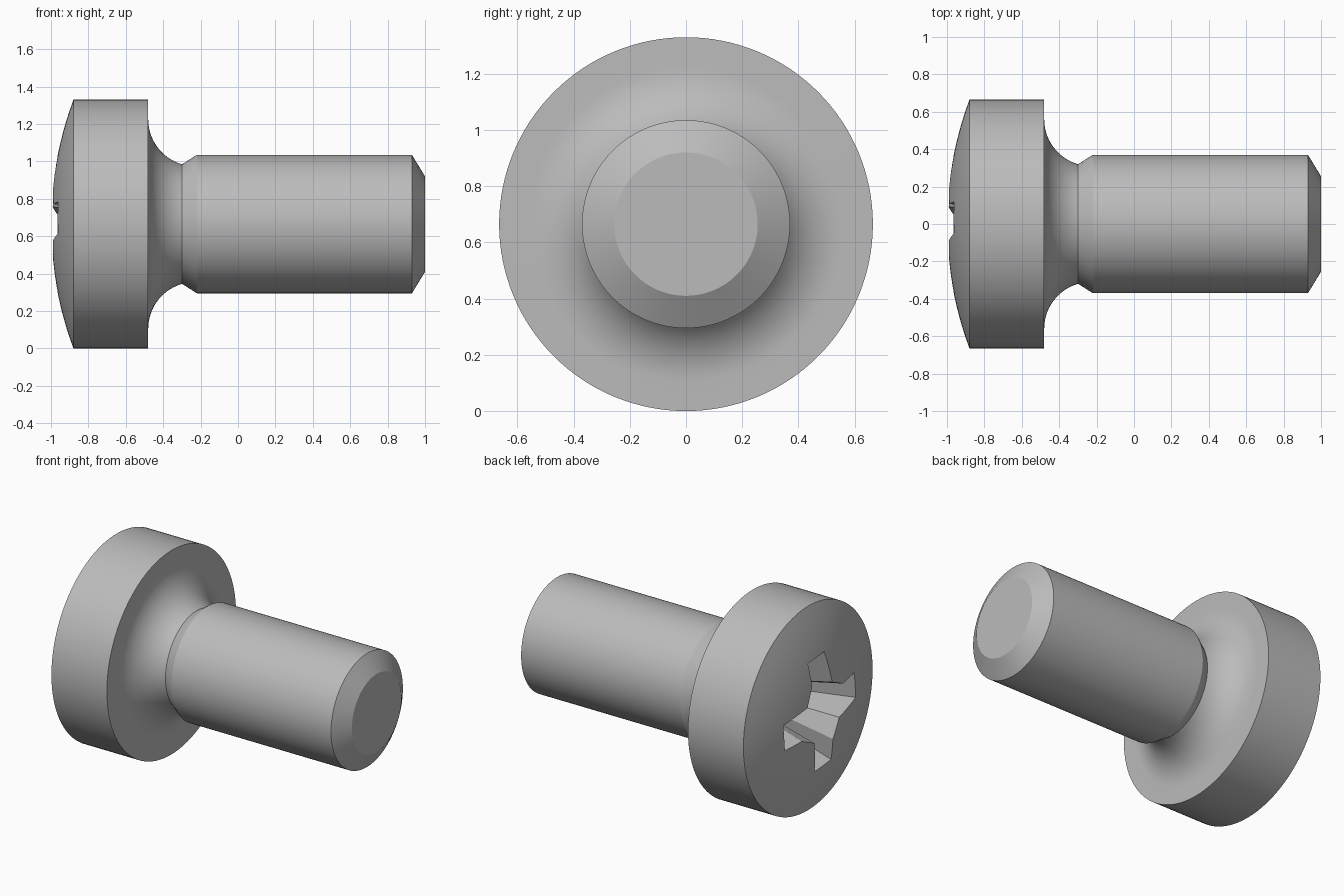
import bpy
import bmesh
import math
from mathutils import Matrix, Vector

if "Cube" in bpy.data.objects:
    bpy.data.objects.remove(bpy.data.objects["Cube"], do_unlink=True)

HEAD_R, SHANK_R = 0.665, 0.37
AXIS_Z = HEAD_R

steel = bpy.data.materials.new("grey steel")
steel.use_nodes = True
grey = (0.5, 0.5, 0.5, 1)
steel.diffuse_color = grey
steel.node_tree.nodes["Principled BSDF"].inputs["Base Color"].default_value = grey


def add_object(name, bm):
    bmesh.ops.recalc_face_normals(bm, faces=bm.faces)
    mesh = bpy.data.meshes.new(name)
    bm.to_mesh(mesh)
    bm.free()
    mesh.materials.append(steel)
    obj = bpy.data.objects.new(name, mesh)
    obj.location.z = AXIS_Z
    bpy.context.collection.objects.link(obj)
    return obj


def lathe(name, profile, steps=128):
    """Revolve (x, radius) points around the x axis."""
    bm = bmesh.new()
    verts = [bm.verts.new((x, 0, r)) for x, r in profile]
    edges = [bm.edges.new(pair) for pair in zip(verts, verts[1:])]
    bmesh.ops.spin(bm, geom=verts + edges, cent=(0, 0, 0), axis=(1, 0, 0),
                   angle=math.tau, steps=steps)
    bmesh.ops.remove_doubles(bm, verts=bm.verts, dist=1e-4)
    return add_object(name, bm)


# Profile: domed head, flared fillet, neck, chamfered shank
dome_r = 1.9
profile = []
for i in range(13):
    r = HEAD_R * i / 12
    profile.append((dome_r - 1 - math.sqrt(dome_r ** 2 - r * r), r))
profile.append((-0.48, HEAD_R))
fillet_r = 0.25
for i in range(15):
    a = math.radians(74) * i / 14
    profile.append((-0.23 - fillet_r * math.cos(a), 0.56 - fillet_r * math.sin(a)))
profile += [(-0.22, SHANK_R), (0.93, SHANK_R), (1, 0.255), (1, 0)]
screw = lathe("screw_body", profile)

# Tapered recess with four offset wings
wing = [(0.16, -0.09), (0.375, -0.05), (0.36, 0.12), (0.21, 0.105)]
star = [Matrix.Rotation(k * math.pi / 2, 2) @ Vector(p) for k in range(4) for p in wing]
bm = bmesh.new()
rings = [[bm.verts.new((x, -p.x * s, p.y * s)) for p in star]
         for x, s in ((-1.03, 1.07), (-0.62, 0.6))]
for ring in rings:
    bm.faces.new(ring)
for i in range(len(star)):
    j = (i + 1) % len(star)
    bm.faces.new((rings[0][i], rings[0][j], rings[1][j], rings[1][i]))
cutter = add_object("recess_cutter", bm)
cutter.hide_render = True

cut = screw.modifiers.new("drive_recess", "BOOLEAN")
cut.operation = "DIFFERENCE"
cut.solver = "EXACT"
cut.object = cutter
bpy.ops.object.select_all(action="DESELECT")
screw.select_set(True)
bpy.context.view_layer.objects.active = screw
bpy.ops.object.modifier_apply(modifier=cut.name)
bpy.data.objects.remove(cutter, do_unlink=True)

# Smooth shading with crisp machined edges
bpy.ops.object.shade_smooth_by_angle(angle=math.radians(28))
